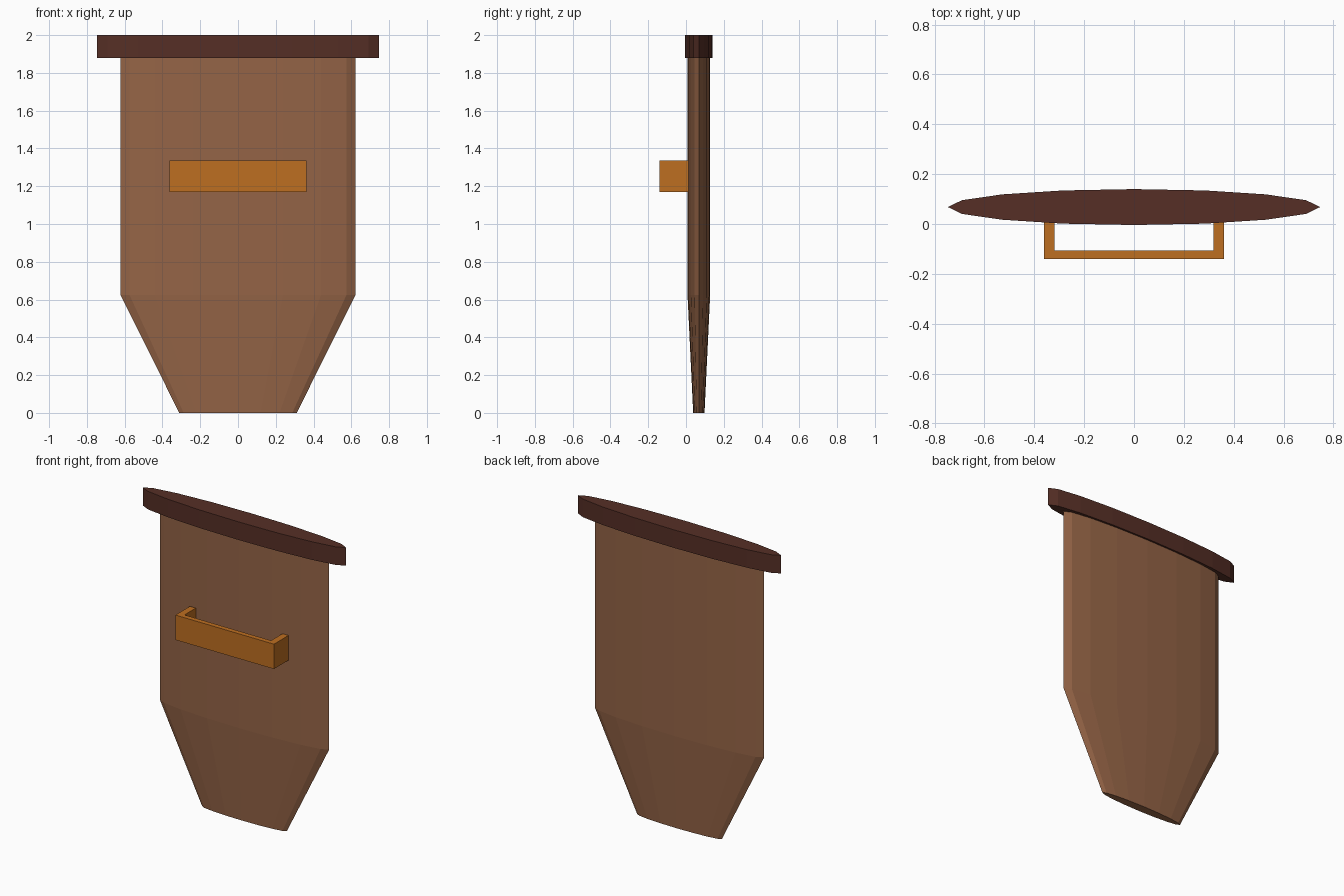
import bpy, bmesh
from math import cos, sin, tau

cube = bpy.data.objects.get("Cube")
if cube:
    bpy.data.objects.remove(cube, do_unlink=True)

SIDES = 16
CENTRE_Y = 0.068


def material(name, rgb):
    mat = bpy.data.materials.new(name)
    mat.use_nodes = True
    mat.diffuse_color = (*rgb, 1)
    bsdf = next(n for n in mat.node_tree.nodes if n.type == 'BSDF_PRINCIPLED')
    bsdf.inputs["Base Color"].default_value = (*rgb, 1)
    return mat


def loft(name, rings, mat):
    """Join stacked rings of points into a closed, flat-shaded solid."""
    bm = bmesh.new()
    loops = [[bm.verts.new(p) for p in ring] for ring in rings]
    for low, high in zip(loops, loops[1:]):
        for i in range(len(low)):
            j = (i + 1) % len(low)
            bm.faces.new((low[i], low[j], high[j], high[i]))
    bm.faces.new(loops[0][::-1])
    bm.faces.new(loops[-1])
    bmesh.ops.recalc_face_normals(bm, faces=bm.faces)
    mesh = bpy.data.meshes.new(name)
    bm.to_mesh(mesh)
    bm.free()
    mesh.materials.append(mat)
    obj = bpy.data.objects.new(name, mesh)
    bpy.context.collection.objects.link(obj)
    return obj


def oval(rx, ry, z):
    angles = [tau * i / SIDES for i in range(SIDES)]
    return [(rx * cos(a), CENTRE_Y + ry * sin(a), z) for a in angles]


brown = material("leather brown", (0.30, 0.128, 0.062))
dark = material("dark brown", (0.092, 0.028, 0.019))
orange = material("orange tan", (0.51, 0.157, 0.015))

# Tapered flat body
loft("body", [oval(0.311, 0.03, 0), oval(0.622, 0.06, 0.625), oval(0.622, 0.06, 1.88)], brown)

# Wider rim slab on top
loft("rim", [oval(0.747, 0.072, 1.88), oval(0.747, 0.072, 2)], dark)

# Belt loop: U-shaped profile extruded upward
half = [(0.362, -0.14), (0.362, 0.012), (0.318, 0.012), (0.318, -0.107)]
profile = half + [(-x, y) for x, y in reversed(half)]
loft("belt_loop", [[(x, y, z) for x, y in profile] for z in (1.17, 1.335)], orange)
